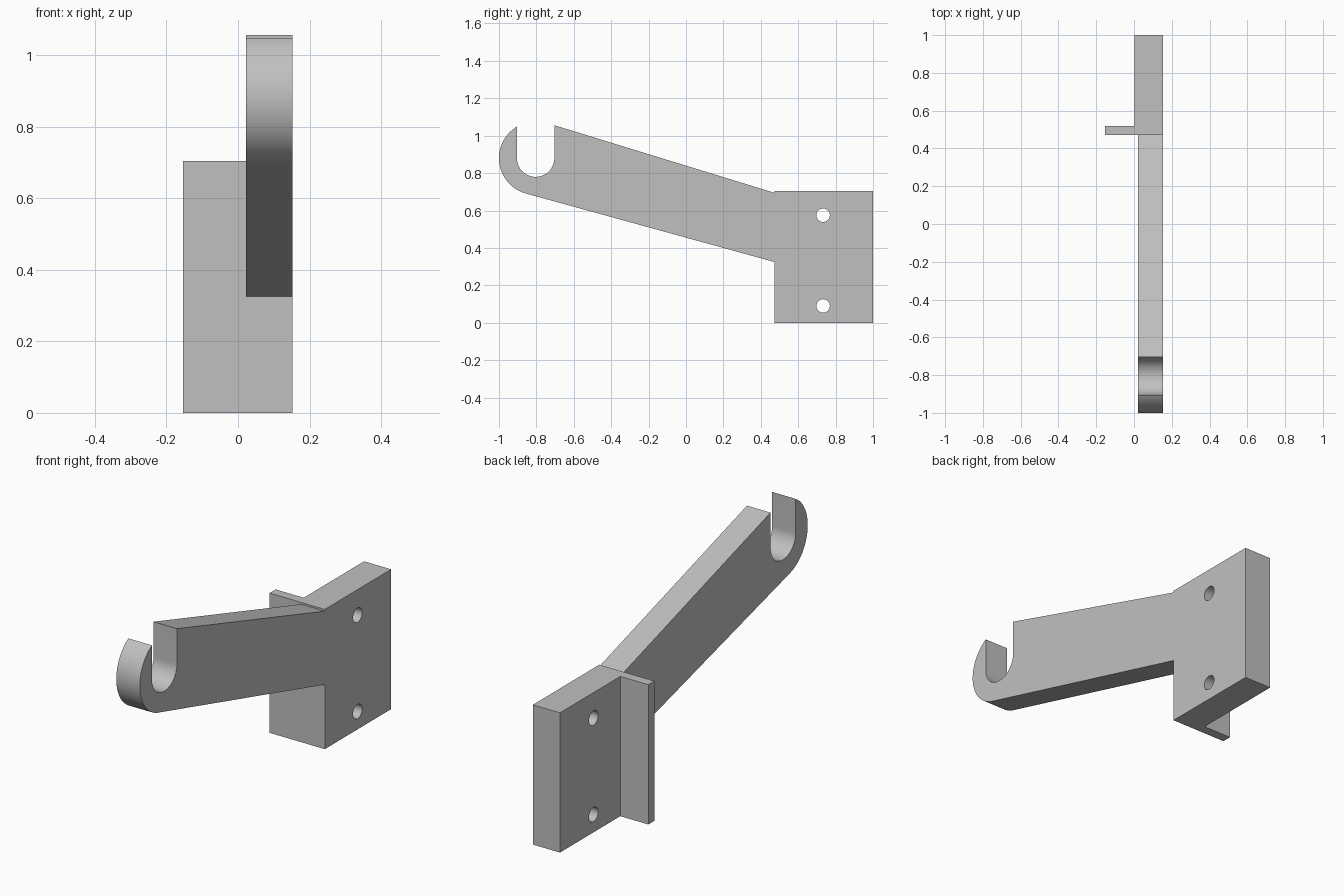
import bpy, bmesh, math
from mathutils import Vector

cube = bpy.data.objects.get("Cube")
if cube:
    bpy.data.objects.remove(cube, do_unlink=True)

grey = bpy.data.materials.new("plain grey")
grey.use_nodes = True
colour = (0.53, 0.53, 0.53, 1)
grey.diffuse_color = colour
grey.node_tree.nodes["Principled BSDF"].inputs["Base Color"].default_value = colour

RIGHT, LEFT = 0.022, 0.153       # arm thickness along x
JOINT, TOP = 0.472, 0.704        # where the arm meets the bracket, bracket height


def extrude_profile(name, outline, x0, x1):
    """Extrude a (y, z) outline from x0 to x1."""
    bm = bmesh.new()
    face = bm.faces.new([bm.verts.new((x0, y, z)) for y, z in outline])
    out = bmesh.ops.extrude_face_region(bm, geom=[face])
    verts = [g for g in out["geom"] if isinstance(g, bmesh.types.BMVert)]
    bmesh.ops.translate(bm, verts=verts, vec=Vector((x1 - x0, 0, 0)))
    bmesh.ops.recalc_face_normals(bm, faces=bm.faces[:])
    mesh = bpy.data.meshes.new(name)
    bm.to_mesh(mesh)
    bm.free()
    mesh.materials.append(grey)
    obj = bpy.data.objects.new(name, mesh)
    bpy.context.collection.objects.link(obj)
    return obj


def arc(cy, cz, r, start, end, steps):
    angles = [math.radians(start + (end - start) * i / steps) for i in range(steps + 1)]
    return [(cy + r * math.cos(a), cz + r * math.sin(a)) for a in angles]


def box(y0, y1, z0, z1):
    return [(y0, z0), (y1, z0), (y1, z1), (y0, z1)]


def smooth(obj):
    bpy.ops.object.select_all(action="DESELECT")
    obj.select_set(True)
    bpy.context.view_layer.objects.active = obj
    bpy.ops.object.shade_smooth_by_angle(angle=math.radians(30))


# Sloping arm with an open, rounded hook at the front
cy, cz, slot, outer = -0.804, 0.88, 0.1, 0.196
tip = 180 - math.degrees(math.acos(slot / outer))
profile = [(JOINT, 0.325), (JOINT, 0.695), (cy + slot, 1.056)]
profile += arc(cy, cz, slot, 0, -180, 32)
profile += arc(cy, cz, outer, tip, 254.6, 40)
arm = extrude_profile("hook_arm", profile, RIGHT, LEFT)
smooth(arm)

# Mounting plate with two bolt holes
plate = extrude_profile("mounting_plate", box(JOINT, 1, 0, TOP), 0.002, LEFT)
for z in (0.09, 0.575):
    cutter = extrude_profile("hole_cutter", arc(0.733, z, 0.036, 0, 348.75, 31), -0.1, 0.3)
    cutter.hide_render = True
    mod = plate.modifiers.new("bolt_hole", "BOOLEAN")
    mod.operation, mod.solver, mod.object = "DIFFERENCE", "EXACT", cutter
    bpy.context.view_layer.objects.active = plate
    bpy.ops.object.modifier_apply(modifier=mod.name)
    bpy.data.objects.remove(cutter, do_unlink=True)
smooth(plate)

# Thin flange standing out sideways from the plate
extrude_profile("side_flange", box(JOINT, 0.52, 0, TOP), -0.154, 0.002)
